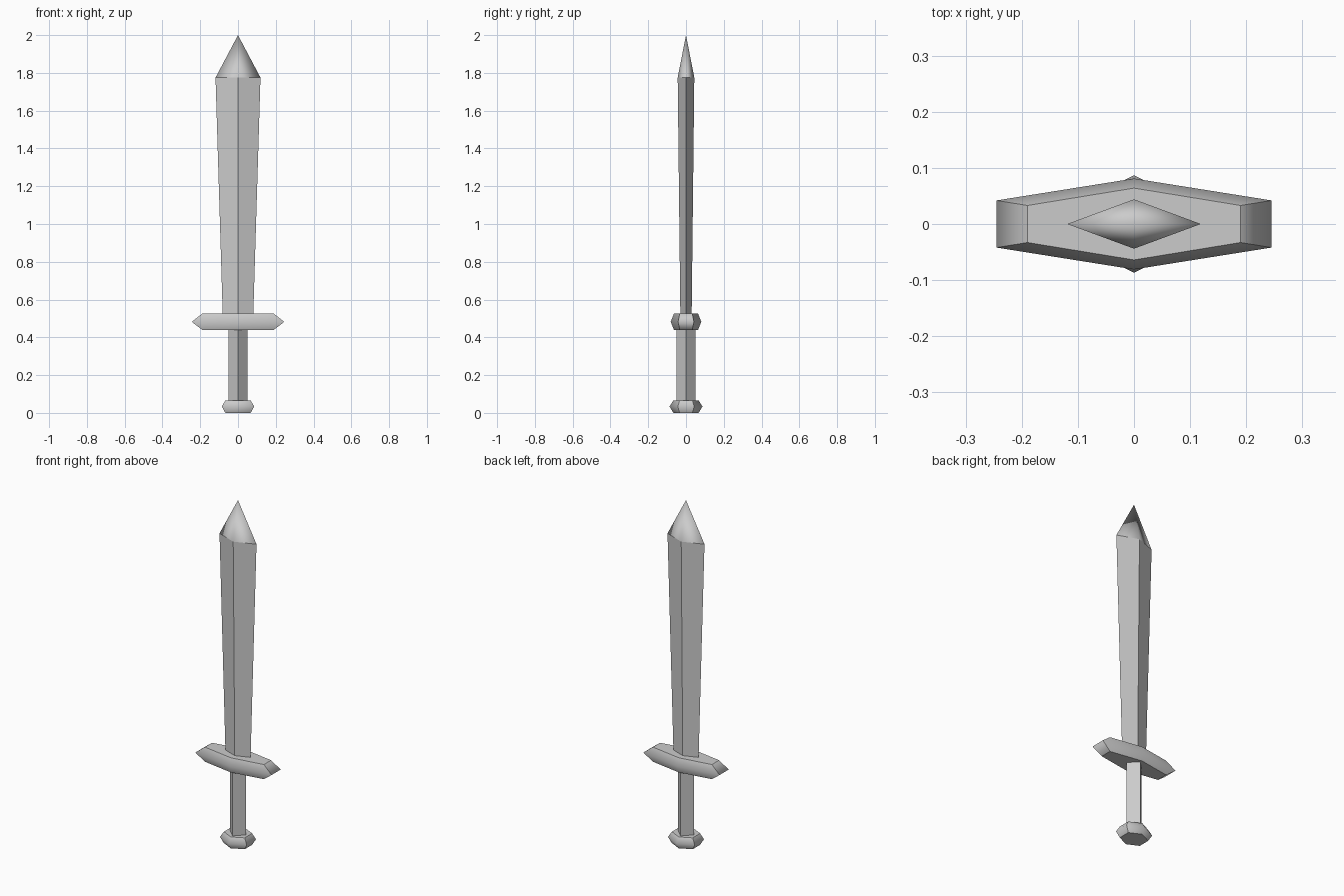
import bpy, bmesh

if "Cube" in bpy.data.objects:
    bpy.data.objects.remove(bpy.data.objects["Cube"])


def diamond(x, y):
    return [(x, 0), (0, y), (-x, 0), (0, -y)]


def hexagon(x, end_y, mid_y):
    return [(x, -end_y), (x, end_y), (0, mid_y), (-x, end_y), (-x, -end_y), (0, -mid_y)]


def loft(name, levels, apex=None, smooth_z=None, sharp_corners=False):
    """Join outlines [(z, points), ...]; faces above smooth_z are shaded smooth."""
    bm = bmesh.new()
    rings = [[bm.verts.new((x, y, z)) for x, y in pts] for z, pts in levels]
    n = len(rings[0])
    bm.faces.new(rings[0][::-1])
    for lo, hi in zip(rings, rings[1:]):
        for i in range(n):
            j = (i + 1) % n
            f = bm.faces.new((lo[i], lo[j], hi[j], hi[i]))
            f.smooth = smooth_z is not None and levels[0][0] >= smooth_z
            if sharp_corners and abs(lo[i].co.x) > 0.01:
                bm.edges.get((lo[i], hi[i])).smooth = False
    if apex:
        tip = bm.verts.new((0, 0, apex))
        for i in range(n):
            bm.faces.new((rings[-1][i], rings[-1][(i + 1) % n], tip)).smooth = True
    else:
        bm.faces.new(rings[-1])
    # crisp rims at the bottom and top outlines
    for ring in (rings[0], rings[-1]):
        for i in range(n):
            bm.edges.get((ring[i], ring[(i + 1) % n])).smooth = False
    mesh = bpy.data.meshes.new(name)
    bm.to_mesh(mesh)
    bm.free()
    obj = bpy.data.objects.new(name, mesh)
    bpy.context.collection.objects.link(obj)
    return obj


# pommel: bevelled hexagon
loft("pommel", [(0.0, hexagon(0.067, 0.034, 0.067)),
                (0.034, hexagon(0.086, 0.043, 0.087)),
                (0.066, hexagon(0.067, 0.034, 0.067))],
     smooth_z=0, sharp_corners=True)

# grip: square bar turned on its corner
loft("grip", [(0.066, diamond(0.051, 0.051)), (0.44, diamond(0.051, 0.051))])

# crossguard: long bevelled hexagon with wedge ends
loft("crossguard", [(0.44, hexagon(0.19, 0.033, 0.064)),
                    (0.482, hexagon(0.245, 0.042, 0.081)),
                    (0.525, hexagon(0.19, 0.033, 0.064))],
     smooth_z=0, sharp_corners=True)

# blade: widening diamond section with a smooth pointed tip
loft("blade", [(0.525, diamond(0.081, 0.03)), (1.775, diamond(0.119, 0.044))], apex=2.0)
